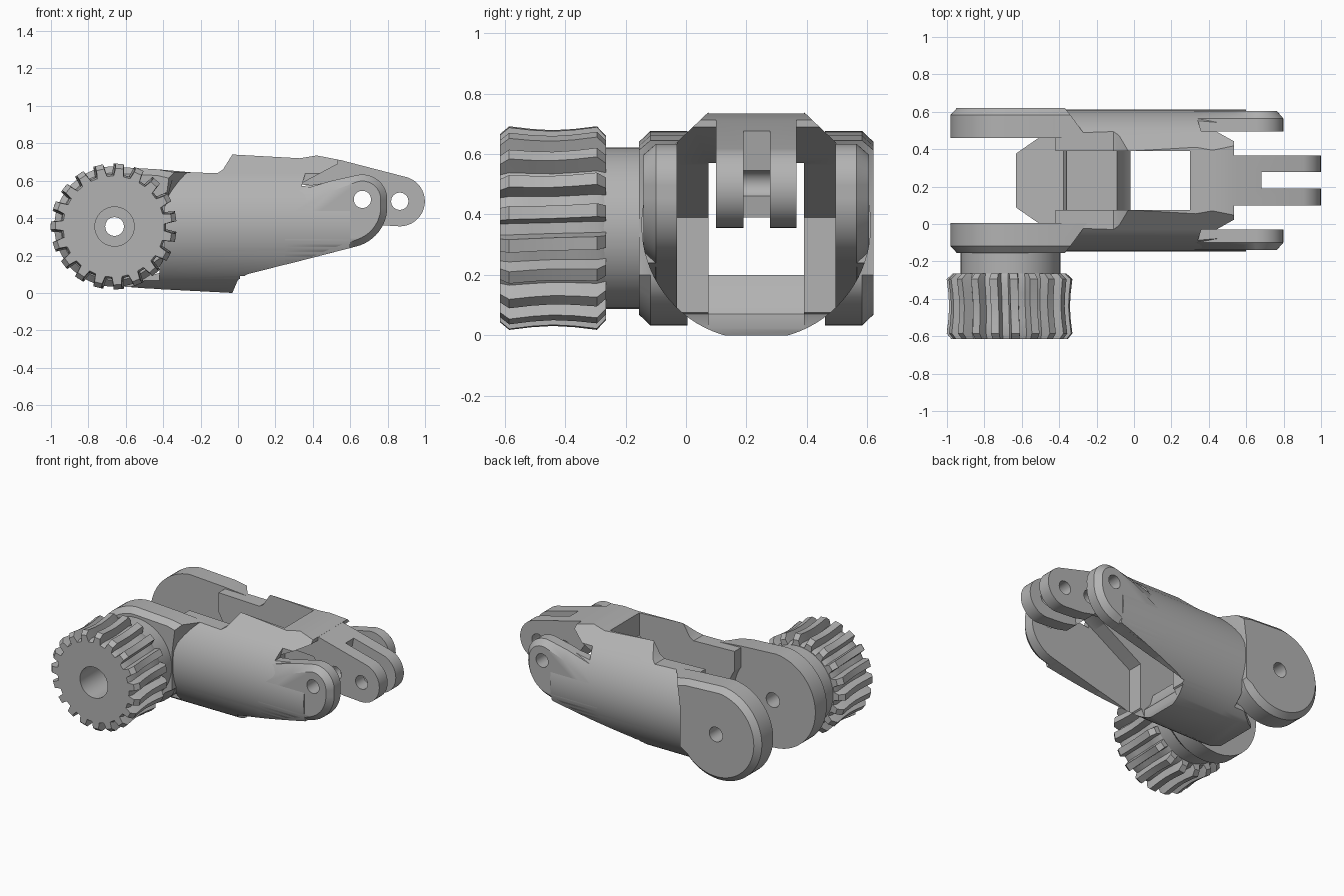
import bpy, bmesh
from math import sin, cos, pi, radians

MID = 0.2325            # symmetry plane of the link, along y
AXIS = (-0.66, 0.355)   # knuckle axis in x, z
PIN, TIP = (0.665, 0.5), (0.865, 0.49)

if "Cube" in bpy.data.objects:
    bpy.data.objects.remove(bpy.data.objects["Cube"])

grey = bpy.data.materials.new("warm_grey")
grey.use_nodes = True
grey.diffuse_color = (0.45, 0.45, 0.45, 1)
grey.node_tree.nodes["Principled BSDF"].inputs["Base Color"].default_value = (0.45, 0.45, 0.45, 1)


def loft(name, rings):
    bm = bmesh.new()
    vs = [[bm.verts.new(p) for p in ring] for ring in rings]
    n = len(vs[0])
    for a, b in zip(vs, vs[1:]):
        for i in range(n):
            j = (i + 1) % n
            bm.faces.new((a[i], a[j], b[j], b[i]))
    bm.faces.new(vs[0])
    bm.faces.new(vs[-1])
    bmesh.ops.recalc_face_normals(bm, faces=bm.faces)
    mesh = bpy.data.meshes.new(name)
    bm.to_mesh(mesh)
    bm.free()
    mesh.materials.append(grey)
    ob = bpy.data.objects.new(name, mesh)
    bpy.context.collection.objects.link(ob)
    return ob


def prism(name, pts, y0, y1):
    return loft(name, [[(x, y, z) for x, z in pts] for y in (y0, y1)])


def arc(c, r, a0, a1, n=24):
    return [(c[0] + r * cos(radians(a0 + (a1 - a0) * i / n)),
             c[1] + r * sin(radians(a0 + (a1 - a0) * i / n))) for i in range(n + 1)]


def disc(name, c, r, y0, y1):
    return prism(name, arc(c, r, 0, 352.5, 47), y0, y1)


def boolean(ob, tool, op="DIFFERENCE"):
    mod = ob.modifiers.new("cut", "BOOLEAN")
    mod.operation, mod.solver, mod.object = op, "EXACT", tool
    deps = bpy.context.evaluated_depsgraph_get()
    mesh = bpy.data.meshes.new_from_object(ob.evaluated_get(deps))
    ob.modifiers.clear()
    ob.data = mesh
    bpy.data.objects.remove(tool)


def bore(ob, c, r=0.046, y0=-1, y1=1):
    boolean(ob, disc("bore", c, r, y0, y1))


def smooth(ob, angle=32):
    bpy.ops.object.select_all(action="DESELECT")
    ob.select_set(True)
    bpy.context.view_layer.objects.active = ob
    bpy.ops.object.shade_smooth_by_angle(angle=radians(angle))


def mirror_y(y, side):
    return MID + side * (y - MID)


def side_loft(name, side, layers):
    return loft(name, [[(x, mirror_y(y, side), z) for x, z in ring] for ring, y in layers])


def shell(name, square_top=False):
    """Outer cross-section of the link, run along x."""
    if square_top:
        pts = [(MID + 0.38, 0.8), (MID - 0.38, 0.8)] + arc((MID, 0.365), 0.38, 180, 360, 40)
    else:
        pts = [(MID + 0.12, 0.775), (MID - 0.12, 0.775)] + arc((MID, 0.365), 0.38, 136, 404, 60)
    return loft(name, [[(x, y, z) for y, z in pts] for x in (-1.2, 1.2)])


# main body: side profile trimmed by the rounded shell
body = prism("body", [(-0.42, 0.65), (-0.11, 0.64), (-0.08, 0.66), (-0.03, 0.74), (0.33, 0.72),
                      (0.42, 0.735), (0.55, 0.71), (0.6, 0.69), (0.6, 0.24), (0.05, 0.1),
                      (0, 0.07), (-0.03, 0), (-0.42, 0.02)], -0.3, 0.8)
boolean(body, shell("shell"), "INTERSECT")
# central window leaving the floor and the bridge
boolean(body, prism("window", [(-0.5, 0.8), (0.3, 0.8), (0.3, 0.57), (0.7, 0.57), (0.7, -0.1),
                               (-0.02, -0.1), (-0.02, 0.07), (-0.07, 0.13), (-0.09, 0.2),
                               (-0.36, 0.2), (-0.38, 0.1), (-0.5, 0.1)], 0.075, 0.39))
# knuckle clearance, and the fork pocket with its overhanging roof
bore(body, AXIS, 0.29, 0.005, 0.46)
boolean(body, prism("pocket", [(0.01, -0.1), (0.01, 0.39), (0.3, 0.565), (0.535, 0.69),
                               (0.535, 0.9), (0.9, 0.9), (0.9, -0.1)], -0.03, 0.495))
for s in (1, -1):
    boolean(body, prism("relief", [(0.34, 0.57), (0.42, 0.85), (0.7, 0.85), (0.7, 0.62)],
                        mirror_y(-0.3, s), mirror_y(-0.03, s)))
smooth(body)

# floor plate between the lugs, tapered at its end
floor = loft("floor_plate", [[(x, MID - w, z0), (x, MID + w, z0), (x, MID + w, z1), (x, MID - w, z1)]
                             for x, w, z0, z1 in ((-0.63, 0.145, 0.035, 0.06),
                                                  (-0.5, 0.235, 0.025, 0.085),
                                                  (-0.37, 0.235, 0.018, 0.12))])
boolean(floor, shell("floor_trim"), "INTERSECT")
smooth(floor)


def lug_outline(r, top_x):
    return (arc(AXIS, r, 95, 320, 44)
            + [(-0.39, 0.2), (-0.39, 0.46), (top_x, AXIS[1] + 0.9 * r), (-0.43, AXIS[1] + 0.95 * r)])


def arm_outline(inset):
    """Fork arm seen from the side; the inset one is the outer face."""
    return ([(0.25, 0.3), (0.3, 0.54 - 3 * inset), (0.5, 0.6 - 1.6 * inset)]
            + arc(PIN, 0.133 - inset, 105, -8, 16)
            + arc((0.58, 0.46), 0.218 - inset, -2, -75, 14) + [(0.25, 0.15 + inset)])


for s, side in ((1, "front"), (-1, "back")):
    # knuckle lug with chamfered outer rim, flaring into the body
    lug = side_loft(side + "_lug", s, ((lug_outline(0.287, -0.37), -0.155),
                                       (lug_outline(0.322, -0.34), -0.118),
                                       (lug_outline(0.322, -0.25), 0.005)))
    bore(lug, AXIS, 0.05)
    smooth(lug, 25)

    # fork arm carrying the pin
    arm = side_loft(side + "_fork_arm", s, ((arm_outline(0.035), -0.14),
                                            (arm_outline(0), -0.1),
                                            (arm_outline(0), -0.03)))
    boolean(arm, shell("arm_trim", True), "INTERSECT")
    bore(arm, PIN)
    smooth(arm)

# central tongue with a slotted end
tongue = prism("tongue", [(0.32, 0.58), (0.32, 0.715), (0.42, 0.73), (0.55, 0.71)]
               + arc(TIP, 0.134, 72, -95, 28) + [(0.72, 0.365), (0.63, 0.385), (0.5, 0.57)],
               0.1, 0.365)
boolean(tongue, prism("slot", [(0.61, 0.3), (0.685, 0.7), (0.685, 1), (1.2, 1), (1.2, 0.3)],
                      0.19, 0.278))
bore(tongue, TIP)
bore(tongue, PIN)
smooth(tongue)

# hub between the gear and the front lug
hub = disc("gear_hub", AXIS, 0.267, -0.28, -0.14)
bore(hub, AXIS, 0.05)
smooth(hub)

# gear with slightly waisted, barely twisted teeth
TEETH = 19
rings = []
for y, tip, root in ((-0.615, 0.312, 0.27), (-0.585, 0.337, 0.28), (-0.51, 0.328, 0.274),
                     (-0.44, 0.324, 0.27), (-0.37, 0.328, 0.274), (-0.295, 0.337, 0.28),
                     (-0.265, 0.305, 0.27)):
    twist = radians(2) * (y + 0.44) / 0.35
    ring = []
    for t in range(TEETH):
        for part, r in ((-0.3, root), (-0.2, tip), (0.2, tip), (0.3, root)):
            a = pi + 2 * pi * (t + part) / TEETH + twist
            ring.append((-0.665 + r * cos(a), y, AXIS[1] + r * sin(a)))
    rings.append(ring)
gear = loft("gear", rings)
bore(gear, AXIS, 0.105, -0.7, -0.32)
bore(gear, AXIS, 0.05)
smooth(gear, 25)
